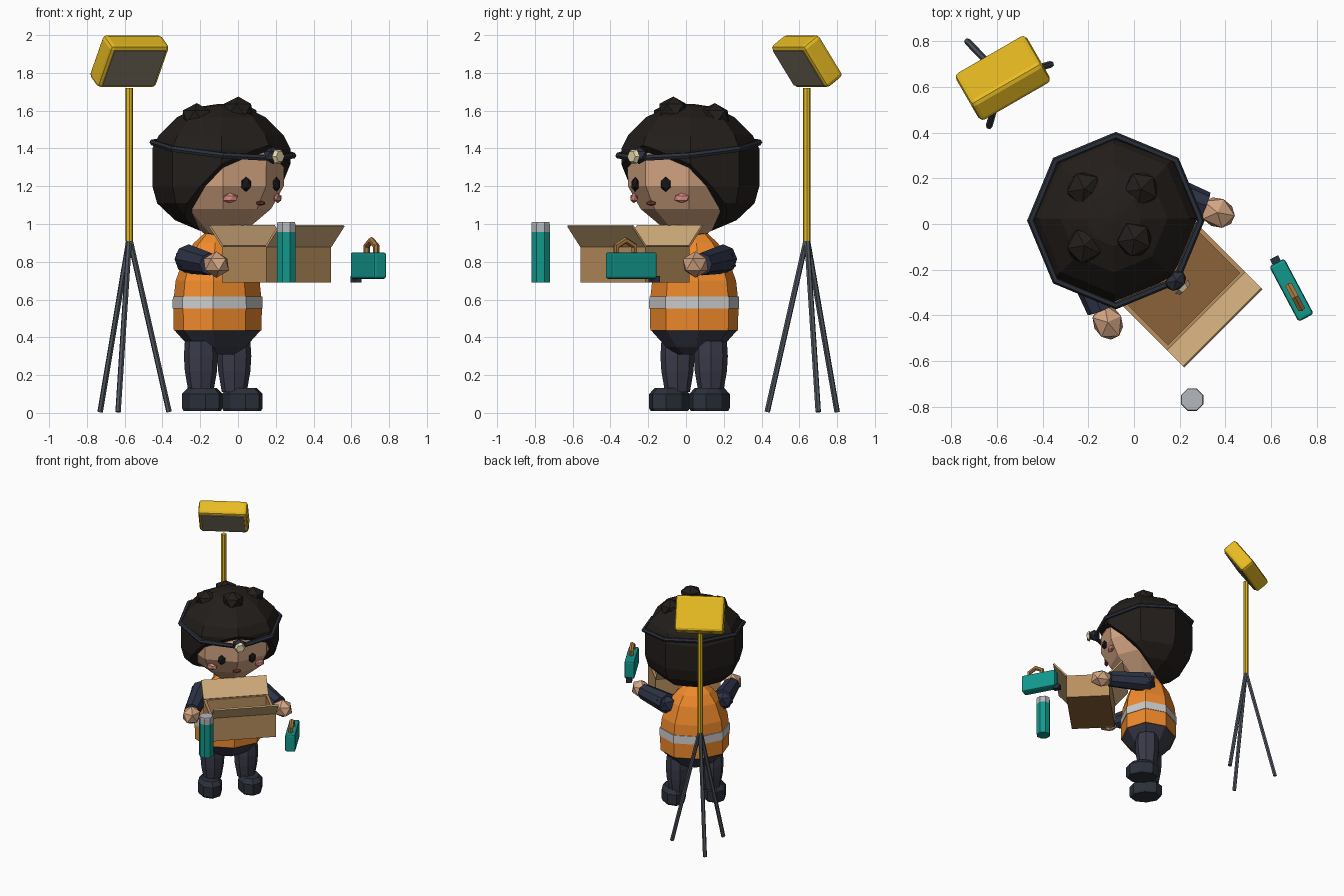
import bpy, bmesh
from math import radians, sin, cos, tau
from mathutils import Matrix, Vector

if "Cube" in bpy.data.objects:
    bpy.data.objects.remove(bpy.data.objects["Cube"])

T = Matrix.Translation
# character frame: faces local -y, turned 45 degrees
CHAR = T((-0.108, 0.043, 0)) @ Matrix.Rotation(radians(45), 4, 'Z')
HEAD = CHAR @ T((0, -0.04, 0))


def S(x, y, z):
    return Matrix.Diagonal((x, y, z, 1))


def R(deg, axis):
    return Matrix.Rotation(radians(deg), 4, axis)


def paint(ob, name, hexcol):
    ob.name = name
    if hexcol:
        m = bpy.data.materials.get(hexcol) or bpy.data.materials.new(hexcol)
        c = [int(hexcol[i:i + 2], 16) / 255 for i in (0, 2, 4)]
        m.diffuse_color = [v / 12.92 if v < .04 else ((v + .055) / 1.055) ** 2.4 for v in c] + [1]
        m.use_nodes = True
        m.node_tree.nodes["Principled BSDF"].inputs["Base Color"].default_value = m.diffuse_color
        ob.data.materials.append(m)
    return ob


def finish(name, bm, mat, col):
    bm.transform(mat)
    bmesh.ops.recalc_face_normals(bm, faces=bm.faces)
    me = bpy.data.meshes.new(name)
    bm.to_mesh(me)
    bm.free()
    ob = bpy.data.objects.new(name, me)
    bpy.context.collection.objects.link(ob)
    return paint(ob, name, col)


def lathe_bm(profile, n=8):
    bm = bmesh.new()
    rings = [[bm.verts.new((r * cos(tau * i / n), r * sin(tau * i / n), z)) for i in range(n)]
             for r, z in profile]
    for a, b in zip(rings, rings[1:]):
        for i in range(n):
            j = (i + 1) % n
            bm.faces.new((a[i], a[j], b[j], b[i]))
    bm.faces.new(rings[0][::-1])
    bm.faces.new(rings[-1])
    return bm


def lathe(name, profile, mat, col, n=8):
    return finish(name, lathe_bm(profile, n), mat, col)


def ball(name, mat, col):
    bm = bmesh.new()
    bmesh.ops.create_icosphere(bm, subdivisions=1, radius=1)
    return finish(name, bm, mat, col)


def box(name, size, mat, col, bevel=0):
    bm = bmesh.new()
    bmesh.ops.create_cube(bm, size=1, matrix=S(*size))
    if bevel:
        bmesh.ops.bevel(bm, geom=bm.edges[:], offset=bevel, segments=2, profile=.5, affect='EDGES')
    return finish(name, bm, mat, col)


def rod(name, a, b, r1, r2, mat, col, n=8):
    a, b = Vector(a), Vector(b)
    d = b - a
    m = T(a) @ d.to_track_quat('Z', 'Y').to_matrix().to_4x4()
    return lathe(name, [(r1, 0), (r2, d.length)], mat @ m, col, n)


def torus(name, major, minor, segs, mat, col):
    bpy.ops.mesh.primitive_torus_add(major_radius=major, minor_radius=minor,
                                     major_segments=segs, minor_segments=6)
    ob = bpy.context.object
    ob.data.transform(mat)
    return paint(ob, name, col)


SKIN, HAIR, NAVY, DARK = 'D3A582', '231E1B', '2E3448', '2B303A'
ORANGE, TEAL, CARD, YELLOW = 'F08A2C', '12988C', 'B98F5E', 'E8BC22'

# torso, safety vest stripe, pelvis
BODY = CHAR @ S(1.1, 0.9, 1)
lathe('vest', [(.232, .435), (.235, .58), (.222, .70), (.175, .83), (.125, .90), (.06, .96)], BODY, ORANGE)
lathe('reflective_stripe', [(.239, .553), (.237, .617)], BODY, 'D2D4D6')
lathe('pelvis', [(.09, .31), (.15, .35), (.228, .437)], BODY, '3A3B4A')

# head
lathe('head', [(.03, .935), (.10, .95), (.255, 1.08), (.322, 1.2), (.325, 1.34), (.26, 1.48), (.1, 1.57)],
      HEAD, SKIN)

# hair shell, cut open on a slope for the face
bm = lathe_bm([(.08, .95), (.245, 1.02), (.34, 1.11), (.365, 1.2), (.365, 1.40), (.33, 1.47),
               (.235, 1.565), (.12, 1.62), (.02, 1.635)])
bmesh.ops.bisect_plane(bm, geom=bm.verts[:] + bm.edges[:] + bm.faces[:], plane_co=(0, 0, 1.05),
                       plane_no=Vector((0, -1.03, -1)).normalized(), clear_outer=True)
bmesh.ops.holes_fill(bm, edges=[e for e in bm.edges if e.is_boundary], sides=0)
finish('hair', bm, HEAD @ T((0, .012, 0)), HAIR)
for x, y, z in ((0, -.115, 1.605), (.175, .02, 1.57), (-.175, .02, 1.57), (0, .195, 1.555)):
    ball('hair_tuft', HEAD @ T((x, y, z)) @ S(.085, .085, .07), HAIR)

# headband tilted down to the front, with lamp
tilt = Matrix(((1, 0, 0, 0), (0, 1, 0, 0), (0, .13, 1, 0), (0, 0, 0, 1)))
torus('headband', .372, .017, 8, HEAD @ T((0, 0, 1.397)) @ tilt, DARK)
ball('headlamp', HEAD @ T((0, -.372, 1.363)) @ S(.055, .045, .046), DARK)
lathe('headlamp_lens', [(.042, 0), (.03, .022)], HEAD @ T((0, -.408, 1.357)) @ R(90, 'X'), 'E6D8AE', 6)

# face
ball('mouth', HEAD @ T((0, -.283, 1.11)) @ S(.036, .015, .014), '8A3A34')
for s in (-1, 1):
    ball('eye', HEAD @ T((s * .114, -.287, 1.21)) @ R(s * 22, 'Z') @ S(.031, .02, .04), '17161A')
    ball('cheek', HEAD @ T((s * .178, -.232, 1.137)) @ R(s * 30, 'Z') @ S(.045, .02, .027), 'D98A80')
    # limbs
    lathe('leg', [(.066, .11), (.085, .22), (.09, .30), (.085, .38)], CHAR @ T((s * .125, 0, 0)), '3A3B4A')
    lathe('boot', [(.92, .01), (1, .025), (1, .1), (.72, .132)],
          CHAR @ T((s * .15, -.035, 0)) @ S(.09, .125, 1), DARK)
    ball('shoulder', CHAR @ T((s * .215, .0, .81)) @ S(.078, .078, .075), NAVY)
    rod('sleeve', (s * .2, .02, .815), (s * .325, -.27, .788), .078, .06, CHAR, NAVY)
    ball('hand', CHAR @ T((s * .34, -.33, .785)) @ R(s * 20, 'Z') @ S(.072, .088, .07), SKIN)

# open cardboard box
BOX = CHAR @ T((0, -.442, 0))
box('carton_floor', (.48, .325, .02), BOX @ T((0, 0, .70)), '8A6238')
for s in (-1, 1):
    box('carton_side', (.02, .33, .19), BOX @ T((s * .2325, 0, .785)), CARD)
    box('carton_wall', (.485, .02, .19), BOX @ T((0, s * .155, .785)), CARD)
    box('carton_flap', (.485, .012, .148),
        BOX @ T((0, s * .212, .936)) @ R(-s * 42, 'X'), 'D0AC7C')

# flask
FLASK = T((.255, -.77, 0)) @ R(22.5, 'Z')
lathe('flask', [(.053, .69), (.053, .957)], FLASK, TEAL)
lathe('flask_cap', [(.053, .957), (.053, 1.0), (.05, 1.01)], FLASK, 'B4B7BC')

# lunch case with handle
CASE = T((.69, -.29, .78)) @ R(-62, 'Z')
box('case', (.275, .075, .14), CASE, TEAL, .012)
box('case_catch', (.05, .04, .035), CASE @ T((-.138, 0, -.072)), DARK)
torus('case_handle', .062, .018, 6, CASE @ T((.035, 0, .072)) @ R(90, 'X') @ R(30, 'Z'), 'A87840')

# tripod work light
top = (-.575, .64, .93)
for x, y in ((-.73, .80), (-.635, .43), (-.365, .70)):
    rod('tripod_leg', (x, y, .005), top, .015, .015, Matrix(), '50565F', 6)
rod('light_pole', (-.575, .64, .91), (-.575, .64, 1.72), .02, .02, Matrix(), YELLOW)
LIGHT = T((-.575, .64, 1.862)) @ R(30, 'Z') @ R(35, 'X')
box('work_light', (.36, .12, .27), LIGHT, YELLOW, .022)
box('work_light_panel', (.315, .01, .225), LIGHT @ T((0, -.06, 0)), '8C8470')
